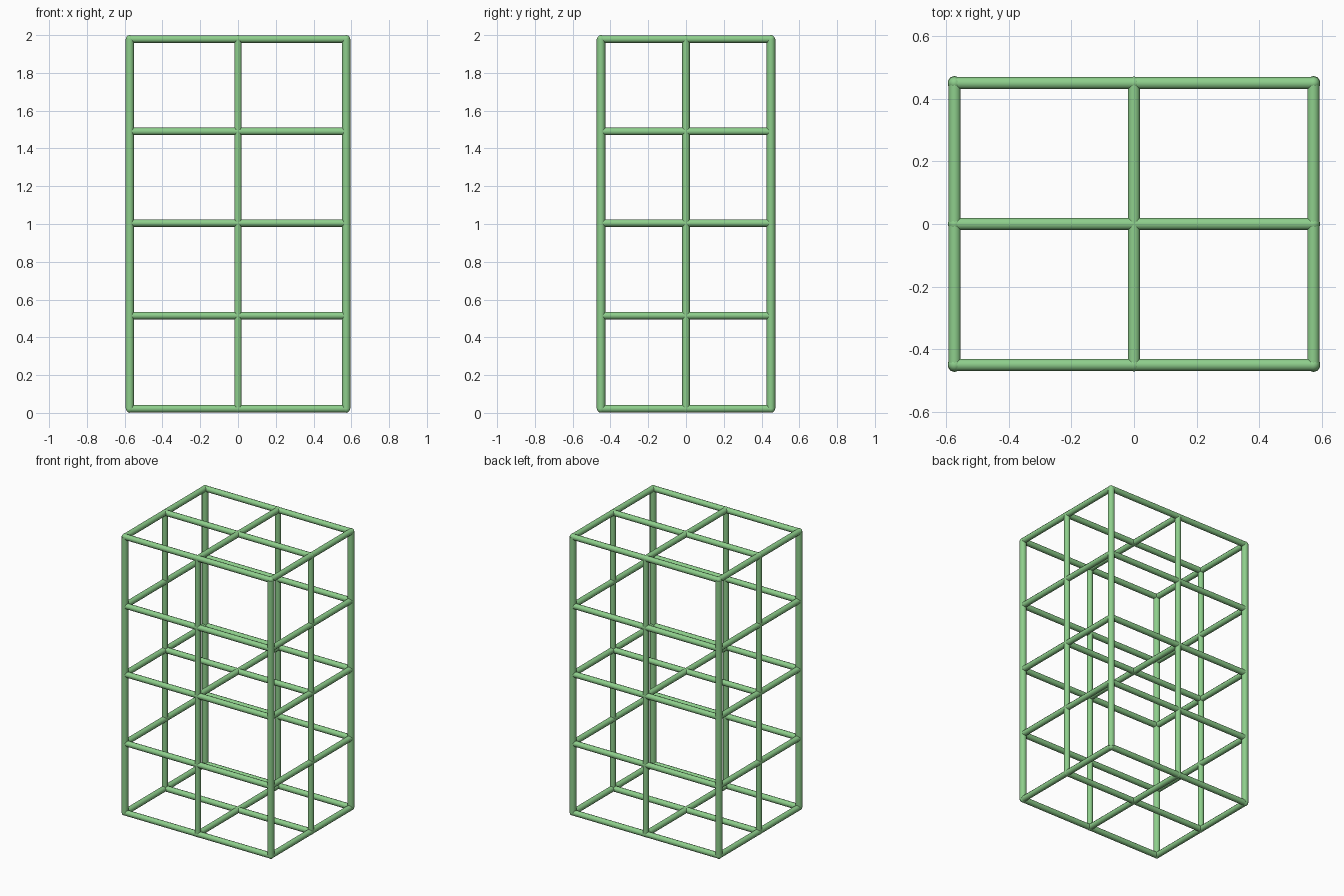
import bpy
from mathutils import Vector

cube = bpy.data.objects.get("Cube")
if cube:
    bpy.data.objects.remove(cube, do_unlink=True)

green = bpy.data.materials.new("soft_green")
green.use_nodes = True
COLOUR = (0.27, 0.62, 0.26, 1)
green.diffuse_color = COLOUR
green.node_tree.nodes["Principled BSDF"].inputs["Base Color"].default_value = COLOUR

X, Y = 0.573, 0.45
LEVELS = [0.022, 0.515, 1.005, 1.49, 1.979]
R = 0.0215


def finish(name):
    obj = bpy.context.object
    obj.name = name
    obj.data.materials.append(green)
    bpy.ops.object.shade_smooth_by_angle(angle=0.9)


def bar(name, a, b, radius=R):
    a, b = Vector(a), Vector(b)
    d = b - a
    bpy.ops.mesh.primitive_cylinder_add(
        vertices=10, radius=radius, depth=d.length, location=(a + b) / 2,
        rotation=d.to_track_quat('Z', 'Y').to_euler())
    finish(name)


def joint(name, p):
    bpy.ops.mesh.primitive_uv_sphere_add(segments=10, ring_count=6, radius=R, location=p)
    finish(name)


# Uprights around the perimeter, with rounded corner joints
for x in (-X, 0, X):
    for y in (-Y, 0, Y):
        if x or y:
            corner = x and y
            bar("corner_post" if corner else "middle_post",
                (x, y, LEVELS[0]), (x, y, LEVELS[-1]), 0.023 if corner else 0.02)
            for z in (LEVELS[0], LEVELS[-1]):
                joint("rounded_joint", (x, y, z))

# Horizontal rails; full levels also carry a central cross
for i, z in enumerate(LEVELS):
    full = i % 2 == 0
    for s in (-1, 0, 1):
        if s == 0 and not full:
            continue
        kind = "rail" if s else "cross_bar"
        r = 0.02
        bar("width_" + kind, (-X, s * Y, z), (X, s * Y, z), r)
        bar("depth_" + kind, (s * X, -Y, z), (s * X, Y, z), r)
